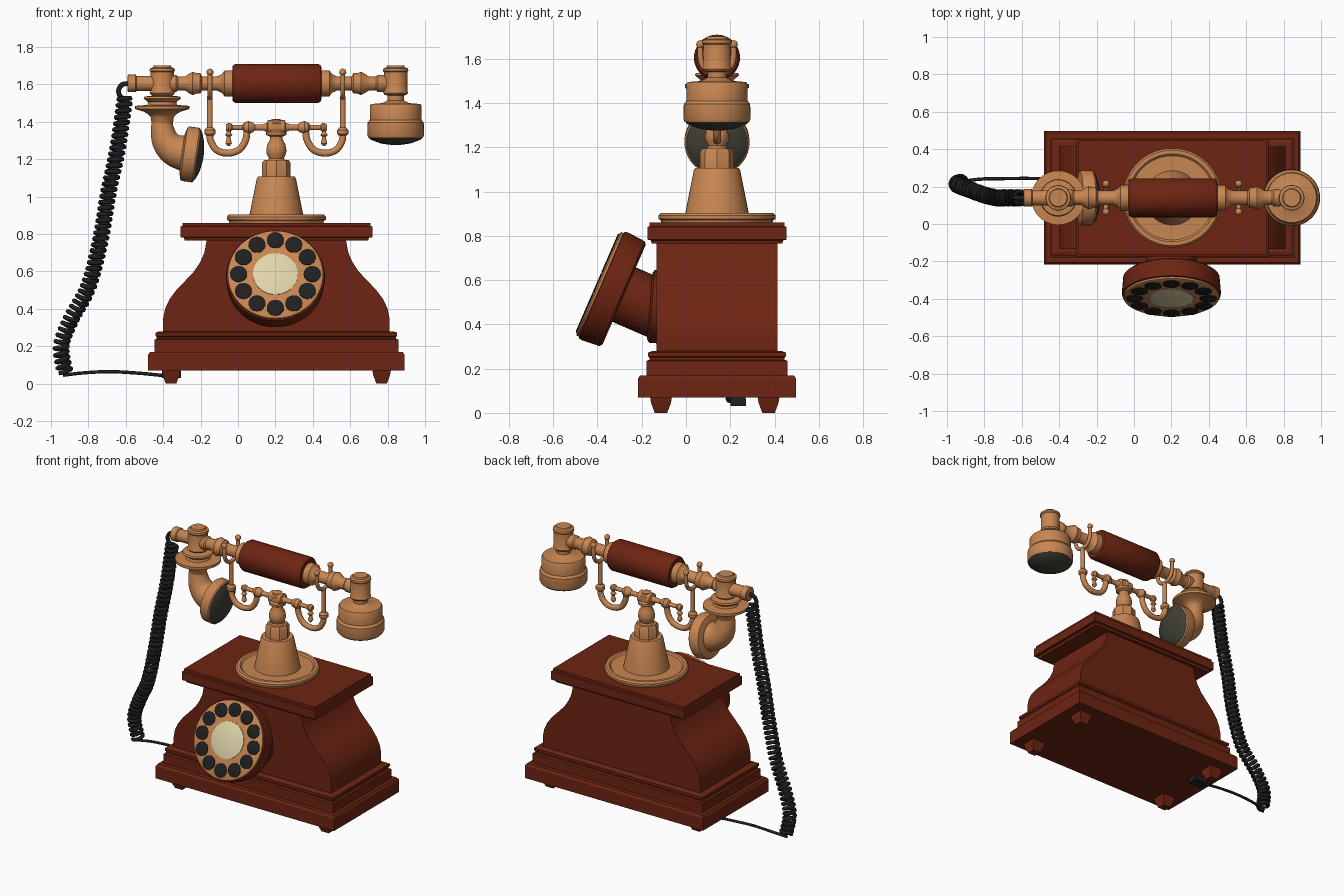
import bpy, bmesh
from math import pi, sin, cos, radians
from mathutils import Vector, Matrix

cube = bpy.data.objects.get("Cube")
if cube:
    bpy.data.objects.remove(cube, do_unlink=True)


def material(name, rgb):
    m = bpy.data.materials.new(name)
    m.use_nodes = True
    m.diffuse_color = (*rgb, 1)
    m.node_tree.nodes["Principled BSDF"].inputs["Base Color"].default_value = (*rgb, 1)
    return m


WOOD = material("red_brown_wood", (0.155, 0.018, 0.006))
BRASS = material("warm_brass", (0.58, 0.24, 0.085))
BLACK = material("black_rubber", (0.014, 0.014, 0.015))
GRILLE = material("dark_olive_grille", (0.05, 0.05, 0.038))
CREAM = material("cream_paper", (0.74, 0.67, 0.40))

CX, CY = 0.205, 0.14          # centre of the cabinet
HANDSET_Z = 1.605


def finish(bm, name, mat, angle=35):
    bmesh.ops.recalc_face_normals(bm, faces=bm.faces)
    me = bpy.data.meshes.new(name)
    bm.to_mesh(me)
    bm.free()
    me.materials.append(mat)
    me.shade_smooth()
    me.set_sharp_from_angle(angle=radians(angle))
    ob = bpy.data.objects.new(name, me)
    bpy.context.collection.objects.link(ob)
    return ob


def skin(bm, rings):
    """Join rings of vertices and cap both ends."""
    n = len(rings[0])
    for a, b in zip(rings, rings[1:]):
        for i in range(n):
            j = (i + 1) % n
            bm.faces.new((a[i], a[j], b[j], b[i]))
    bm.faces.new(rings[0])
    bm.faces.new(rings[-1])


def lathe(name, profile, mat, origin=(0, 0, 0), axis=(0, 0, 1), sides=40):
    """Turn (radius, height) pairs about an axis."""
    bm = bmesh.new()
    rings = [[bm.verts.new((max(r, .001) * cos(2 * pi * i / sides),
                            max(r, .001) * sin(2 * pi * i / sides), h))
              for i in range(sides)] for r, h in profile]
    skin(bm, rings)
    q = Vector(axis).to_track_quat('Z', 'Y').to_matrix().to_4x4()
    bm.transform(Matrix.Translation(origin) @ q)
    return finish(bm, name, mat)


def tiers(name, sections, mat, x=CX, y=CY):
    """Stack rectangles given as (height, half width, half depth)."""
    bm = bmesh.new()
    rings = [[bm.verts.new((x + sx * hx, y + sy * hy, z))
              for sx, sy in ((-1, -1), (1, -1), (1, 1), (-1, 1))] for z, hx, hy in sections]
    skin(bm, rings)
    return finish(bm, name, mat, 20)


def smooth_path(points, steps):
    """Catmull-Rom curve through the points."""
    p = [Vector(v) for v in points]
    p = [2 * p[0] - p[1]] + p + [2 * p[-1] - p[-2]]
    out = []
    for a, b, c, d in zip(p, p[1:], p[2:], p[3:]):
        for k in range(steps):
            t = k / steps
            out.append(0.5 * (2 * b + (c - a) * t + (2 * a - 5 * b + 4 * c - d) * t ** 2
                              + (3 * b - a - 3 * c + d) * t ** 3))
    return out + [p[-2]]


def tube(name, path, r0, mat, r1=None, sides=12):
    """Sweep a circle along a path, its radius going from r0 to r1."""
    r1 = r0 if r1 is None else r1
    bm = bmesh.new()
    rings, side = [], None
    last = len(path) - 1
    for k, p in enumerate(path):
        d = (path[min(k + 1, last)] - path[max(k - 1, 0)]).normalized()
        side = d.orthogonal() if side is None else side - d * side.dot(d)
        side.normalize()
        up = d.cross(side)
        r = r0 + (r1 - r0) * k / last
        rings.append([bm.verts.new(p + r * (side * cos(2 * pi * i / sides) + up * sin(2 * pi * i / sides)))
                      for i in range(sides)])
    skin(bm, rings)
    return finish(bm, name, mat, 60)


def ball(name, centre, r, mat):
    arc = [(r * sin(pi * k / 8), -r * cos(pi * k / 8)) for k in range(9)]
    return lathe(name, arc, mat, centre, sides=16)


# Cabinet: moulded base, bell-shaped body, top slab, feet
tiers("base", [(.07, .685, .357), (.155, .685, .357), (.17, .675, .347)], WOOD)
tiers("base_moulding", [(.165, .652, .318), (.235, .652, .318), (.24, .64, .306), (.25, .64, .306),
                        (.255, .646, .312), (.272, .646, .312), (.28, .625, .292)], WOOD)
outline = [(.605, .27), (.605, .35), (.595, .4), (.572, .45), (.535, .5), (.487, .55),
           (.44, .6), (.407, .65), (.385, .7), (.37, .78)]
tiers("body", [(z, hx, .274) for hx, z in outline], WOOD)
tiers("top_slab", [(.765, .49, .295), (.78, .495, .3), (.783, .513, .315), (.84, .513, .315),
                   (.843, .503, .306), (.86, .503, .306)], WOOD)
for sx in (-1, 1):
    for sy in (-1, 1):
        tiers("foot", [(0, .028, .028), (.045, .045, .045), (.075, .05, .05)], WOOD,
              CX + sx * .563, CY - .01 + sy * .243)

# Dial: tilted drum on a stem
tilt = radians(23.4)
normal = Vector((0, -cos(tilt), sin(tilt)))
up = Vector((0, sin(tilt), cos(tilt)))
face = Vector((.2, -.385, .58))
lathe("dial_drum", [(.245, -.115), (.258, -.105), (.265, -.02), (.262, -.005), (.25, 0)], WOOD, face, normal, 64)
lathe("dial_stem", [(.134, -.40), (.134, -.10)], WOOD, face, normal)
lathe("dial_stem_collar", [(.165, -.04), (.165, .02), (.15, .03)], WOOD, (.2, CY - .274, .48), (0, -1, .08))
lathe("dial_face", [(.255, -.005), (.255, .008), (.245, .014), (.1, .014)], BRASS, face, normal, 64)
lathe("dial_card", [(.12, .012), (.12, .018), (.115, .02)], CREAM, face, normal)
for k in range(12):
    a = 2 * pi * k / 12
    spot = face + .197 * (Vector((1, 0, 0)) * cos(a) + up * sin(a))
    lathe("finger_hole", [(.046, .012), (.046, .018), (.042, .02)], BLACK, spot, normal, 24)

# Brass pedestal
lathe("pedestal_plate", [(.25, .855), (.255, .872), (.265, .876), (.265, .892), (.255, .903),
                         (.235, .903), (.225, .893), (.14, .893)], BRASS, (CX, CY, 0), sides=64)
lathe("pedestal_cone", [(.146, .89), (.142, .91), (.105, 1.095), (.098, 1.107), (.07, 1.107)], BRASS, (CX, CY, 0))
lathe("pedestal_block", [(.076, 1.1), (.076, 1.18), (.066, 1.195)], BRASS, (CX, CY, 0), sides=8)
lathe("pedestal_neck", [(.05, 1.19), (.04, 1.205), (.052, 1.23), (.054, 1.25), (.048, 1.28), (.034, 1.305),
                        (.034, 1.32), (.054, 1.33), (.054, 1.345), (.042, 1.355), (.042, 1.39),
                        (.03, 1.395), (.03, 1.41), (.015, 1.415)], BRASS, (CX, CY, 0))

# Cradle: crossbar, curled arms and forks
half = [(.04, 0), (.04, .045), (.024, .05), (.016, .075), (.016, .115), (.026, .125), (.034, .15),
        (.026, .172), (.014, .18), (.014, .235), (.022, .243), (.024, .255), (.016, .27)]
lathe("crossbar", [(r, -h) for r, h in reversed(half)] + half, BRASS, (CX, CY, 1.37), (1, 0, 0), 20)
for s in (-1, 1):
    def at(dx, dy, z):
        return Vector((CX + s * dx, CY + dy, z))
    lathe("arm_finial", [(.005, -.1), (.017, -.085), (.012, -.065), (.01, -.05), (.02, -.04), (.012, -.03),
                         (.01, 0), (.016, .015)], BRASS, at(.255, 0, 1.37), sides=16)
    tube("cradle_arm", smooth_path([at(.355, 0, 1.35), at(.352, 0, 1.30), at(.32, 0, 1.25), at(.262, 0, 1.232),
                                    at(.2, 0, 1.25), at(.165, 0, 1.30), at(.155, 0, 1.36)], 6), .019, BRASS)
    lathe("arm_collar", [(.018, 1.325), (.03, 1.335), (.03, 1.355), (.018, 1.37)], BRASS, at(.355, 0, 0), sides=20)
    tube("fork_post", [at(.355, 0, 1.35), at(.355, 0, 1.535)], .015, BRASS)
    tube("fork", smooth_path([at(.355, -.075, 1.66), at(.355, -.072, 1.59), at(.355, -.045, 1.545),
                              at(.355, 0, 1.53), at(.355, .045, 1.545), at(.355, .072, 1.59),
                              at(.355, .075, 1.66)], 5), .013, BRASS)
    for t in (-.075, .075):
        ball("fork_tip", at(.355, t, 1.665), .019, BRASS)

# Handset: wooden grip and turned brass tubes
hub = Vector((CX + .003, CY, HANDSET_Z))
lathe("grip", [(.08, -.238), (.095, -.236), (.104, -.222), (.104, .222), (.095, .236), (.08, .238)],
      WOOD, hub, (1, 0, 0))
for s, reach in ((-1, .80), (1, .62)):
    lathe("handset_tube", [(.07, .23), (.07, .28), (.06, .287), (.05, .295), (.038, .32), (.038, .40),
                           (.055, .41), (.055, .43), (.062, .45), (.052, .47), (.038, .49),
                           (.038, .53), (.046, .54), (.046, .57), (.04, .58), (.04, reach)],
          BRASS, hub, (s, 0, 0), 28)
lathe("cord_end_cap", [(.04, .75), (.047, .755), (.047, .795), (.04, .8)], BRASS, hub, (-1, 0, 0), 28)
column = [(.03, 1.70), (.046, 1.70), (.05, 1.69), (.066, 1.685), (.068, 1.672), (.062, 1.665),
          (.062, 1.565), (.067, 1.555), (.06, 1.545)]

# Earpiece at the left end
ear = (.843, CY, 0)
lathe("earpiece", column + [(.044, 1.54), (.044, 1.515), (.07, 1.50), (.132, 1.495), (.138, 1.485),
                            (.138, 1.41), (.15, 1.395), (.152, 1.33), (.146, 1.315)], BRASS, ear)
lathe("earpiece_grille", [(.146, 1.318), (.135, 1.305), (.08, 1.284), (.03, 1.277), (0, 1.276)], GRILLE, ear)

# Mouthpiece at the right end
mouth = (-.405, CY, 0)
lathe("mouthpiece_mount", column + [(.05, 1.54), (.095, 1.535), (.1, 1.525), (.075, 1.505), (.08, 1.49),
                                    (.145, 1.485), (.145, 1.468), (.1, 1.455), (.075, 1.44),
                                    (.062, 1.425), (.055, 1.38)], BRASS, mouth)
aim = Vector((.99, 0, -.14))
disc = Vector((-.27, CY, 1.228))
tube("mouthpiece_elbow", smooth_path([(-.405, CY, 1.43), (-.404, CY, 1.36), (-.385, CY, 1.295),
                                      (-.34, CY, 1.25), disc], 6), .05, BRASS, .1, 28)
lathe("mouthpiece_cup", [(.1, -.03), (.14, -.02), (.147, -.01), (.147, .045), (.14, .052)], BRASS, disc, aim)
lathe("mouthpiece_grille", [(.14, .05), (.125, .062), (.08, .078), (.03, .086), (0, .087)], GRILLE, disc, aim)

# Cord: lead, coil, ground wire and plug
tube("cord_lead", smooth_path([(-.585, CY, 1.605), (-.62, CY, 1.598), (-.638, CY, 1.57),
                               (-.632, CY, 1.54), (-.61, CY, 1.52)], 5), .013, BLACK, sides=8)
spine = smooth_path([(-.603, CY, 1.53), (-.645, CY, 1.25), (-.695, CY, 1.01), (-.735, CY, .77),
                     (-.80, .155, .52), (-.895, .19, .34), (-.945, .212, .2), (-.925, .225, .06)], 110)
coil, turn = [], 0
for k in range(0, len(spine) - 1):
    d = spine[k + 1] - spine[k]
    turn += 2 * pi * d.length / .033
    d.normalize()
    u = d.cross(Vector((0, 1, 0))).normalized()
    coil.append(spine[k] + .034 * (u * cos(turn) + d.cross(u) * sin(turn)))
tube("coiled_cord", coil, .0125, BLACK, sides=6)
tube("ground_wire", smooth_path([(-.935, .225, .045), (-.82, .24, .058), (-.68, .243, .064),
                                 (-.52, .243, .055), (-.37, .235, .04)], 6), .009, BLACK, sides=8)
tiers("plug", [(.03, .05, .035), (.065, .05, .035), (.075, .045, .03)], BLACK, -.355, .235)
